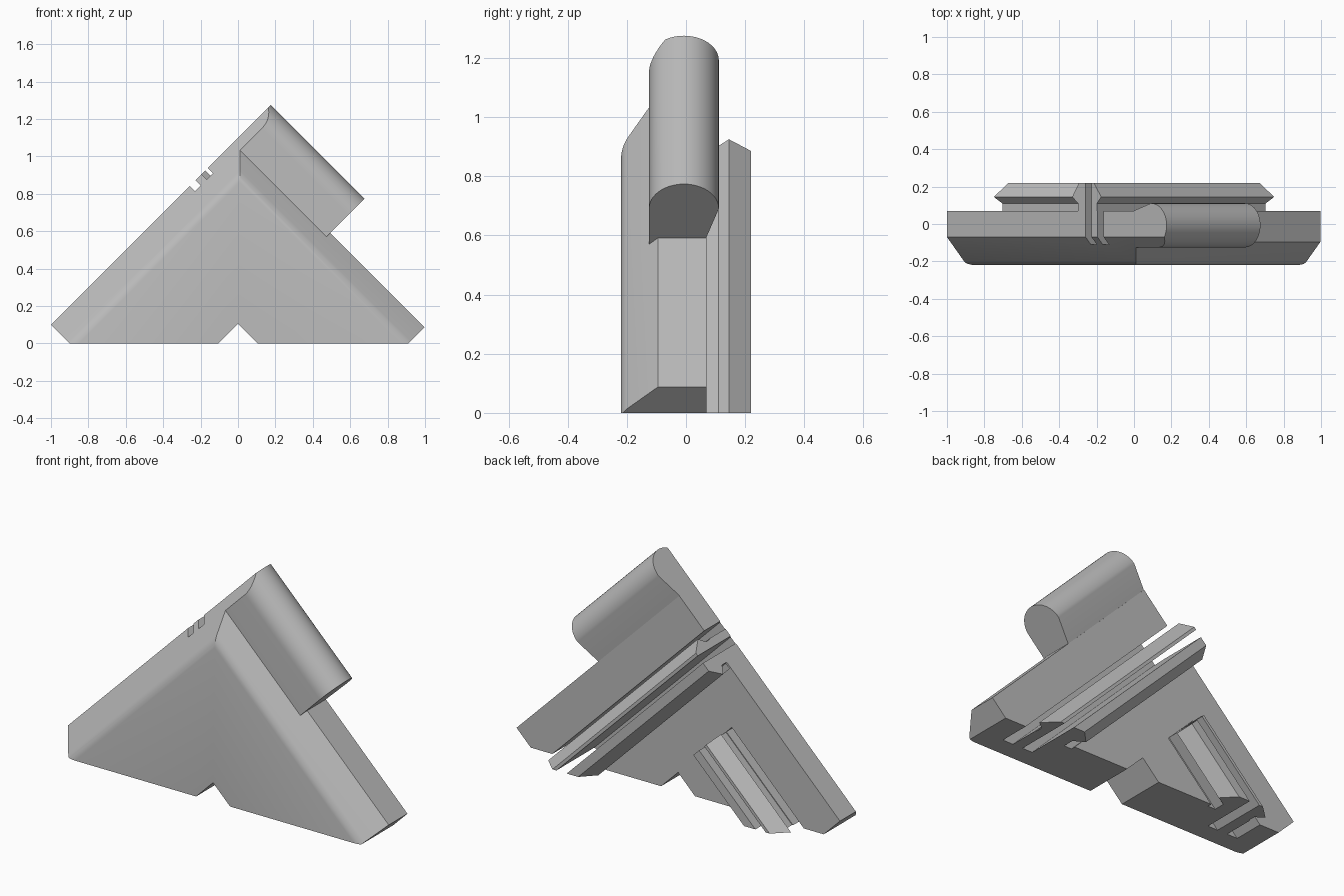
import bpy, bmesh, math
from mathutils import Matrix, Vector

if "Cube" in bpy.data.objects:
    bpy.data.objects.remove(bpy.data.objects["Cube"], do_unlink=True)

grey = bpy.data.materials.new("plain_grey")
grey.use_nodes = True
grey.diffuse_color = (0.5, 0.5, 0.5, 1)
grey.node_tree.nodes["Principled BSDF"].inputs["Base Color"].default_value = (0.5, 0.5, 0.5, 1)

# Everything is built in a frame tilted 45 degrees about y:
# local x runs down the right slope, local z points out of it.
TILT = Matrix.Rotation(math.pi / 4, 4, 'Y')
LEFT, RIGHT, FRONT, BACK = -0.778, 0.767, -0.22, 0.07
FLOOR = ((0, 0, 0), (1, 0, -1))


def cut(bm, point, normal):
    """Trim away the side the normal points to and cap the opening."""
    bmesh.ops.bisect_plane(bm, geom=bm.verts[:] + bm.edges[:] + bm.faces[:], dist=1e-6,
                           plane_co=point, plane_no=Vector(normal).normalized(), clear_outer=True)
    edges = [e for e in bm.edges if e.is_boundary]
    if edges:
        bmesh.ops.holes_fill(bm, edges=edges, sides=0)


def finish(bm, name):
    bmesh.ops.recalc_face_normals(bm, faces=bm.faces)
    bm.transform(TILT)
    mesh = bpy.data.meshes.new(name)
    bm.to_mesh(mesh)
    bm.free()
    mesh.materials.append(grey)
    ob = bpy.data.objects.new(name, mesh)
    bpy.context.collection.objects.link(ob)
    return ob


def box(x0, x1, y0, y1, z0, z1):
    bm = bmesh.new()
    bmesh.ops.create_cube(bm, size=1)
    bm.transform(Matrix.Translation(((x0 + x1) / 2, (y0 + y1) / 2, (z0 + z1) / 2))
                 @ Matrix.Diagonal((x1 - x0, y1 - y0, z1 - z0, 1)))
    return bm


def prism(points, start, end):
    """Extrude a list of 3D points from start to end (vector offsets)."""
    bm = bmesh.new()
    face = bm.faces.new([bm.verts.new(Vector(p) + Vector(start)) for p in points])
    new = bmesh.ops.extrude_face_region(bm, geom=[face])["geom"]
    bmesh.ops.translate(bm, vec=Vector(end) - Vector(start),
                        verts=[v for v in new if isinstance(v, bmesh.types.BMVert)])
    return bm


def subtract(ob, cutter):
    cutter.hide_render = True
    cutter.hide_set(True)
    mod = ob.modifiers.new("cut", 'BOOLEAN')
    mod.operation = 'DIFFERENCE'
    mod.solver = 'EXACT'
    mod.object = cutter


def apply_cuts(ob):
    cutters = [m.object for m in ob.modifiers]
    bpy.context.view_layer.update()
    graph = bpy.context.evaluated_depsgraph_get()
    mesh = bpy.data.meshes.new_from_object(ob.evaluated_get(graph))
    ob.modifiers.clear()
    ob.data = mesh
    for c in cutters:
        bpy.data.objects.remove(c, do_unlink=True)


def round_chamfer(bm, axis, reach, r=0.08, steps=5):
    """45 degree chamfer of the front edge with a soft blend into the front."""
    yc = FRONT + r
    dc = reach - r * math.sqrt(2) + yc
    for i in range(steps, 0, -1):
        a = math.pi / 4 * i / steps
        n = axis * math.sin(a) + Vector((0, -math.cos(a), 0))
        cut(bm, axis * dc + Vector((0, yc, 0)) + n * r, n)


TO_LEFT, TO_RIGHT = Vector((-1, 0, 0)), Vector((0, 0, 1))
LEFT_REACH, RIGHT_REACH = 0.848, 0.862

# Triangular plate: two slopes, clipped feet, flat floor, chamfered front
bm = box(LEFT, 0.643, FRONT, BACK, -0.636, RIGHT)
cut(bm, *FLOOR)
round_chamfer(bm, TO_LEFT, LEFT_REACH)
round_chamfer(bm, TO_RIGHT, RIGHT_REACH)
plate = finish(bm, "wedge_plate")

# Notch in the middle of the floor
subtract(plate, finish(box(-0.074, 0.5, -0.5, 0.5, -0.5, 0.074), "notch_cutter"))

# Grooves beside and between the clip prongs: (near, far, depth)
RAIL_END = 0.08
for i, (a, b, depth) in enumerate([(0.412, 0.457, -0.11), (0.502, 0.549, -0.11), (0.32, 0.354, 0.045)]):
    start = -1 if i < 2 else LEFT + 0.01
    subtract(plate, finish(box(start, 1, depth, 0.3, a, b), "long_groove_cutter"))
    subtract(plate, finish(box(-b, -a, depth, 0.3, -1, RAIL_END), "short_groove_cutter"))
apply_cuts(plate)

# Hinge lug: round-topped barrel along the right slope
CY, CZ, R = -0.007, 0.907, 0.118
LUG_END = -0.069
profile = [(0, CY + R * math.cos(math.pi * i / 24), CZ + R * math.sin(math.pi * i / 24))
           for i in range(25)]
profile += [(0, CY - R, 0.62), (0, BACK - 0.01, 0.62), (0, BACK - 0.002, RIGHT)]
bm = prism(profile, (LEFT, 0, 0), (LUG_END, 0, 0))
n = Vector((-1, -1, 0))
cut(bm, (-LEFT_REACH, 0, 0), n)
lug = finish(bm, "hinge_lug")

# Pin hole through the lug
bm = bmesh.new()
bmesh.ops.create_cone(bm, cap_ends=True, segments=40, radius1=0.06, radius2=0.06, depth=2)
bm.transform(Matrix.Translation((LEFT / 2, CY, CZ)) @ Matrix.Rotation(math.pi / 2, 4, 'Y'))
subtract(lug, finish(bm, "pin_hole_cutter"))
apply_cuts(lug)

# Clip prongs: hooked profiles as (offset, y)
outer = [(0.457, 0.06), (0.457, 0.22), (0.474, 0.22), (0.53, 0.145), (0.498, 0.11), (0.498, 0.06)]
inner = [(0.412, 0.06), (0.412, 0.22), (0.362, 0.22), (0.311, 0.145), (0.354, 0.11), (0.354, 0.06)]
for label, hook in (("outer", outer), ("inner", inner)):
    bm = prism([(0, y, d) for d, y in hook], (LEFT, 0, 0), (1, 0, 0))
    cut(bm, *FLOOR)
    finish(bm, "long_clip_" + label)
    bm = prism([(-d, y, 0) for d, y in hook], (0, 0, RAIL_END), (0, 0, -1))
    cut(bm, *FLOOR)
    finish(bm, "short_clip_" + label)

# Smooth the rounded surfaces, keep the edges sharp
for ob in (plate, lug):
    bpy.ops.object.select_all(action='DESELECT')
    ob.select_set(True)
    bpy.context.view_layer.objects.active = ob
    bpy.ops.object.shade_smooth_by_angle(angle=math.radians(25))
